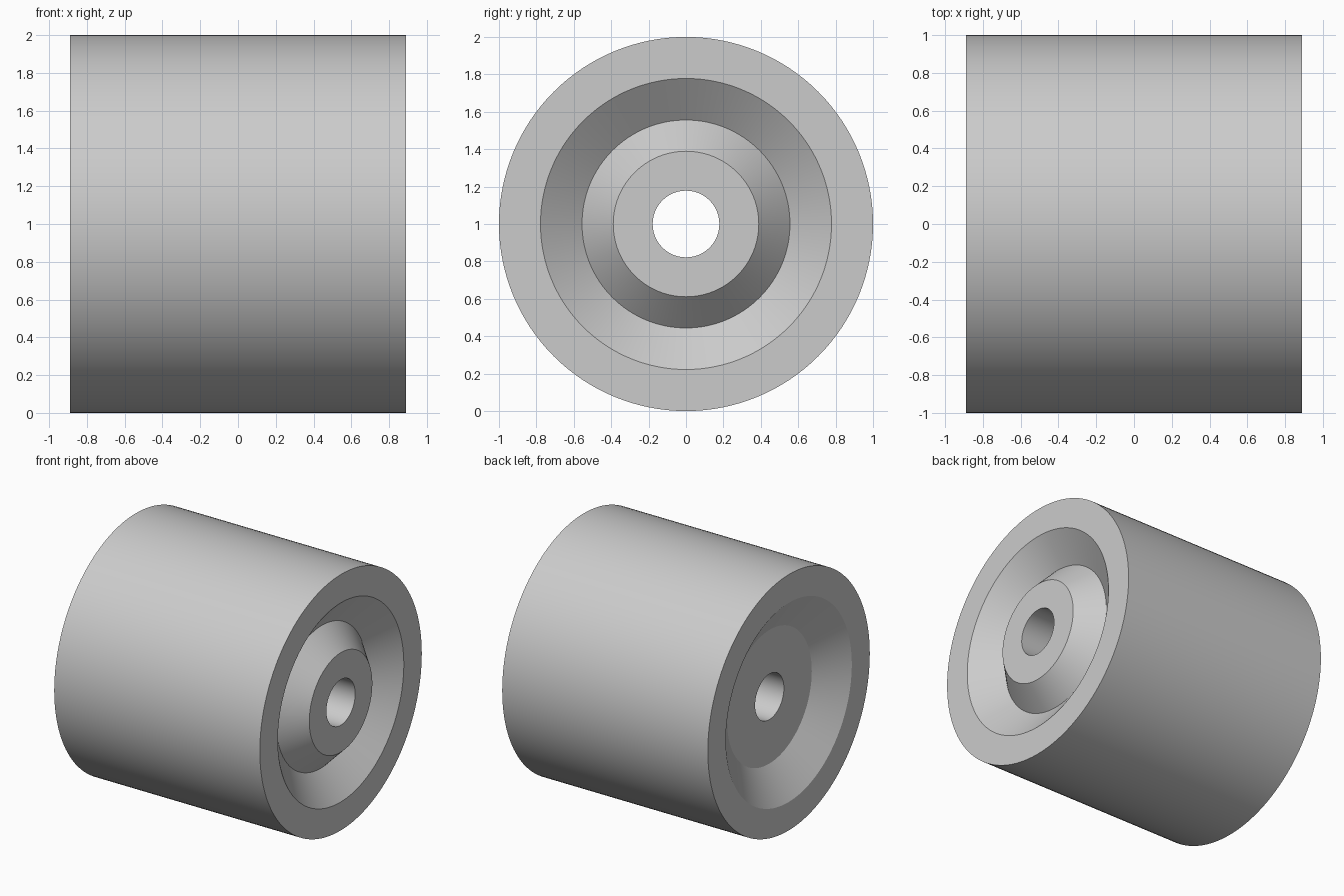
import bpy, bmesh, math
from mathutils import Vector

cube = bpy.data.objects.get("Cube")
if cube:
    bpy.data.objects.remove(cube, do_unlink=True)

# Main dimensions
HALF = 0.889      # half the width along x
RECESS = 0.167    # depth of both end recesses
BORE = 0.178
RIM = 0.778
SEGMENTS = 128

# Single material
grey = bpy.data.materials.new("light_grey")
grey.use_nodes = True
colour = (0.6, 0.6, 0.6, 1)
grey.diffuse_color = colour
grey.node_tree.nodes["Principled BSDF"].inputs["Base Color"].default_value = colour

# Closed half section as (x, radius)
profile = [
    (HALF, BORE), (HALF, 0.389),             # flush hub face
    (HALF - RECESS, 0.556), (HALF, RIM),     # V groove around the hub
    (HALF, 1), (-HALF, 1),                   # outer drum
    (-HALF, RIM), (-HALF + RECESS, 0.522),   # dished far end
    (-HALF + RECESS, BORE),
]

# Revolve the section around the x axis
bm = bmesh.new()
verts = [bm.verts.new((x, 0, r)) for x, r in profile]
edges = [bm.edges.new((v, verts[(i + 1) % len(verts)])) for i, v in enumerate(verts)]
bmesh.ops.spin(bm, geom=verts + edges, cent=Vector(), axis=Vector((1, 0, 0)),
               angle=math.tau, steps=SEGMENTS, use_merge=True)
bmesh.ops.remove_doubles(bm, verts=bm.verts, dist=0.0001)
bmesh.ops.recalc_face_normals(bm, faces=bm.faces)
mesh = bpy.data.meshes.new("roller")
bm.to_mesh(mesh)
bm.free()
mesh.materials.append(grey)

roller = bpy.data.objects.new("roller", mesh)
roller.location.z = 1
bpy.context.collection.objects.link(roller)

# Smooth the round surfaces, keep the rims crisp
bpy.ops.object.select_all(action="DESELECT")
roller.select_set(True)
bpy.context.view_layer.objects.active = roller
bpy.ops.object.shade_smooth_by_angle(angle=math.radians(25))
